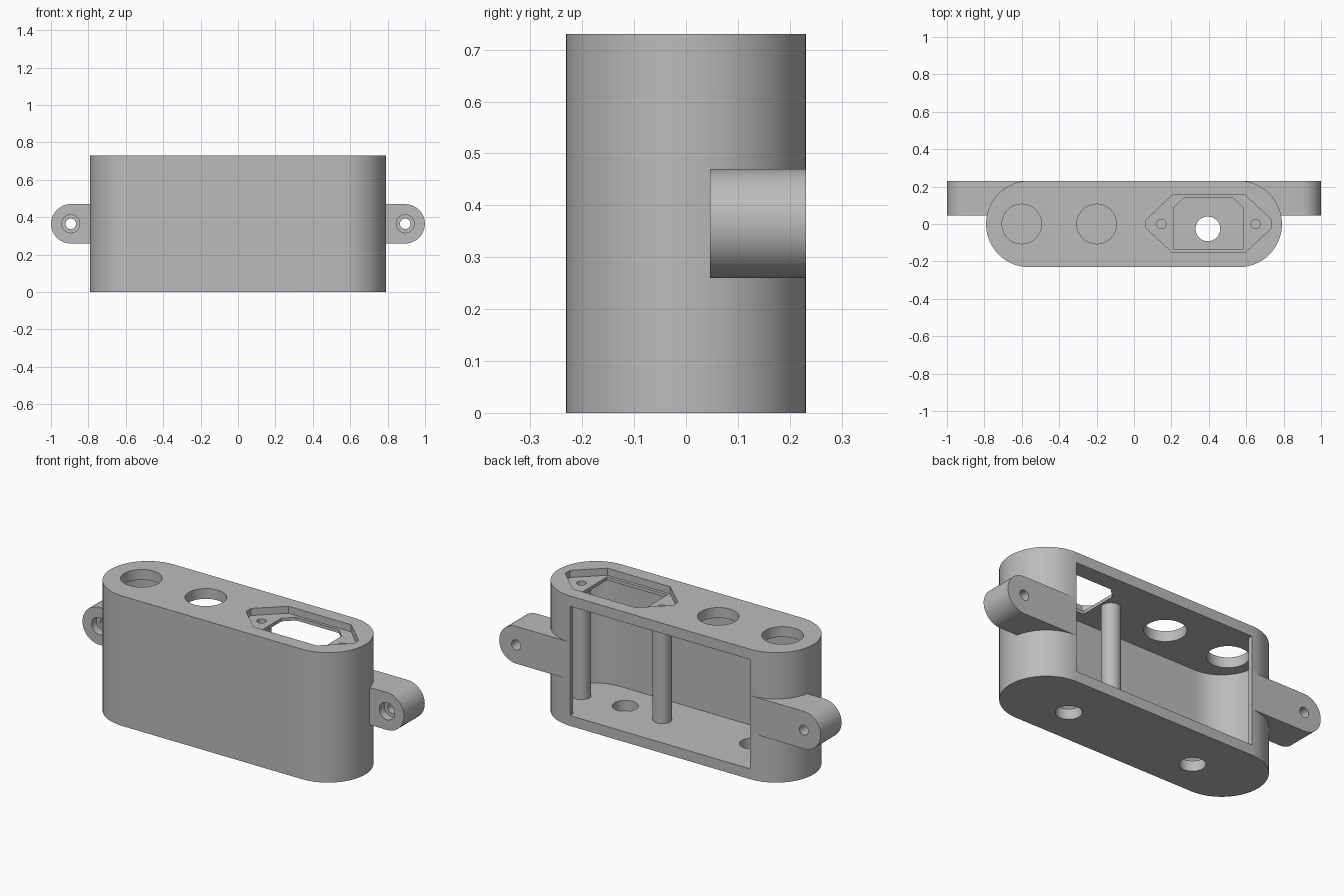
import bpy, bmesh, math
from mathutils import Matrix

cube = bpy.data.objects.get("Cube")
if cube:
    bpy.data.objects.remove(cube)

grey = bpy.data.materials.new("light_grey_plastic")
grey.use_nodes = True
grey.diffuse_color = (0.5, 0.5, 0.5, 1)
grey.node_tree.nodes["Principled BSDF"].inputs["Base Color"].default_value = (0.5, 0.5, 0.5, 1)

HEIGHT, RADIUS, END = 0.73, 0.231, 0.56
WALL, FLOOR = 0.028, 0.058
LUG_Z, LUG_X, LUG_R = 0.365, 0.894, 0.105
INLET_X, SCREWS = 0.4, (0.147, 0.65)


def prism(name, outline, z0, z1):
    """Extrude a closed outline upward from z0 to z1."""
    bm = bmesh.new()
    base = bm.faces.new([bm.verts.new((x, y, z0)) for x, y in outline])
    top = bmesh.ops.extrude_face_region(bm, geom=[base])["geom"]
    bmesh.ops.translate(bm, vec=(0, 0, z1 - z0),
                        verts=[v for v in top if isinstance(v, bmesh.types.BMVert)])
    bmesh.ops.recalc_face_normals(bm, faces=bm.faces)
    mesh = bpy.data.meshes.new(name)
    bm.to_mesh(mesh)
    bm.free()
    mesh.materials.append(grey)
    obj = bpy.data.objects.new(name, mesh)
    bpy.context.collection.objects.link(obj)
    return obj


def arc(cx, cy, r, start, end, steps=32):
    return [(cx + r * math.cos(math.radians(start + (end - start) * i / steps)),
             cy + r * math.sin(math.radians(start + (end - start) * i / steps)))
            for i in range(steps + 1)]


def stadium(r):
    return arc(END, 0, r, -90, 90) + arc(-END, 0, r, 90, 270)


def circle(x, y, r):
    return arc(x, y, r, 0, 360, 48)[:-1]


def box(x0, x1, y0, y1):
    return [(x0, y0), (x1, y0), (x1, y1), (x0, y1)]


def face_back(obj):
    """Turn an upright prism so its height runs along +y and its outline is in x, z."""
    obj.data.transform(Matrix(((1, 0, 0, 0), (0, 0, 1, 0), (0, 1, 0, 0), (0, 0, 0, 1))))
    obj.data.flip_normals()
    return obj


def combine(target, tool, operation="DIFFERENCE", keep=False):
    mod = target.modifiers.new("combine", "BOOLEAN")
    mod.operation, mod.object, mod.solver = operation, tool, "EXACT"
    bpy.context.view_layer.objects.active = target
    bpy.ops.object.modifier_apply(modifier=mod.name)
    if not keep:
        bpy.data.objects.remove(tool)


# Outer shell with a flush mounting lug at each end
body = prism("enclosure_body", stadium(RADIUS), 0, HEIGHT)
for side in (-1, 1):
    inner = side * END
    outline = arc(side * LUG_X, LUG_Z, LUG_R, -90, 90 if side > 0 else -270)
    outline += [(inner, LUG_Z + LUG_R), (inner, LUG_Z - LUG_R)]
    combine(body, face_back(prism("lug", outline, 0.046, RADIUS)), "UNION")

# Hollow interior and the rear access opening
combine(body, prism("cavity", stadium(RADIUS - WALL), FLOOR, HEIGHT - FLOOR))
combine(body, prism("opening", box(-END, END, 0.1, 0.3), FLOOR, HEIGHT - FLOOR))

# Lug screw holes, counterbored from the front
for side in (-1, 1):
    for r, depth in ((0.028, 0.3), (0.048, 0.09)):
        combine(body, face_back(prism("bore", circle(side * LUG_X, LUG_Z, r), 0, depth)))

# Round holes through the top and cable holes through the floor
for x in (-0.6, -0.2):
    combine(body, prism("top_hole", circle(x, 0, 0.106), 0.6, 0.8))
for x in (-0.395, 0.395):
    combine(body, prism("cable_hole", circle(x, -0.026, 0.066), -0.1, 0.1))

# Six-sided socket recess with a chamfered through cutout
recess = [(-0.335, -0.022), (-0.195, -0.152), (0.195, -0.152), (0.335, -0.022),
          (0.335, 0.022), (0.195, 0.154), (-0.195, 0.154), (-0.335, 0.022)]
cutout = [(-0.19, -0.135), (0.185, -0.135), (0.185, 0.085),
          (0.13, 0.138), (-0.135, 0.138), (-0.19, 0.085)]
for outline, z0 in ((recess, 0.69), (cutout, 0.6)):
    combine(body, prism("socket", [(INLET_X + x, y) for x, y in outline], z0, 0.8))

# Screw pillars from floor to top plate, bored from above
pillars = []
for name, x in zip(("inner_screw_pillar", "outer_screw_pillar"), SCREWS):
    pillar = prism(name, circle(x, 0, 0.05), FLOOR - 0.01, 0.682)
    bore = prism("screw_bore", circle(x, 0, 0.025), 0.55, 0.8)
    combine(body, bore, keep=True)
    combine(pillar, bore)
    pillars.append(pillar)

# Smooth the curved walls while keeping edges sharp
bpy.ops.object.select_all(action="DESELECT")
for obj in [body] + pillars:
    obj.select_set(True)
bpy.context.view_layer.objects.active = body
bpy.ops.object.shade_smooth_by_angle(angle=math.radians(30))
